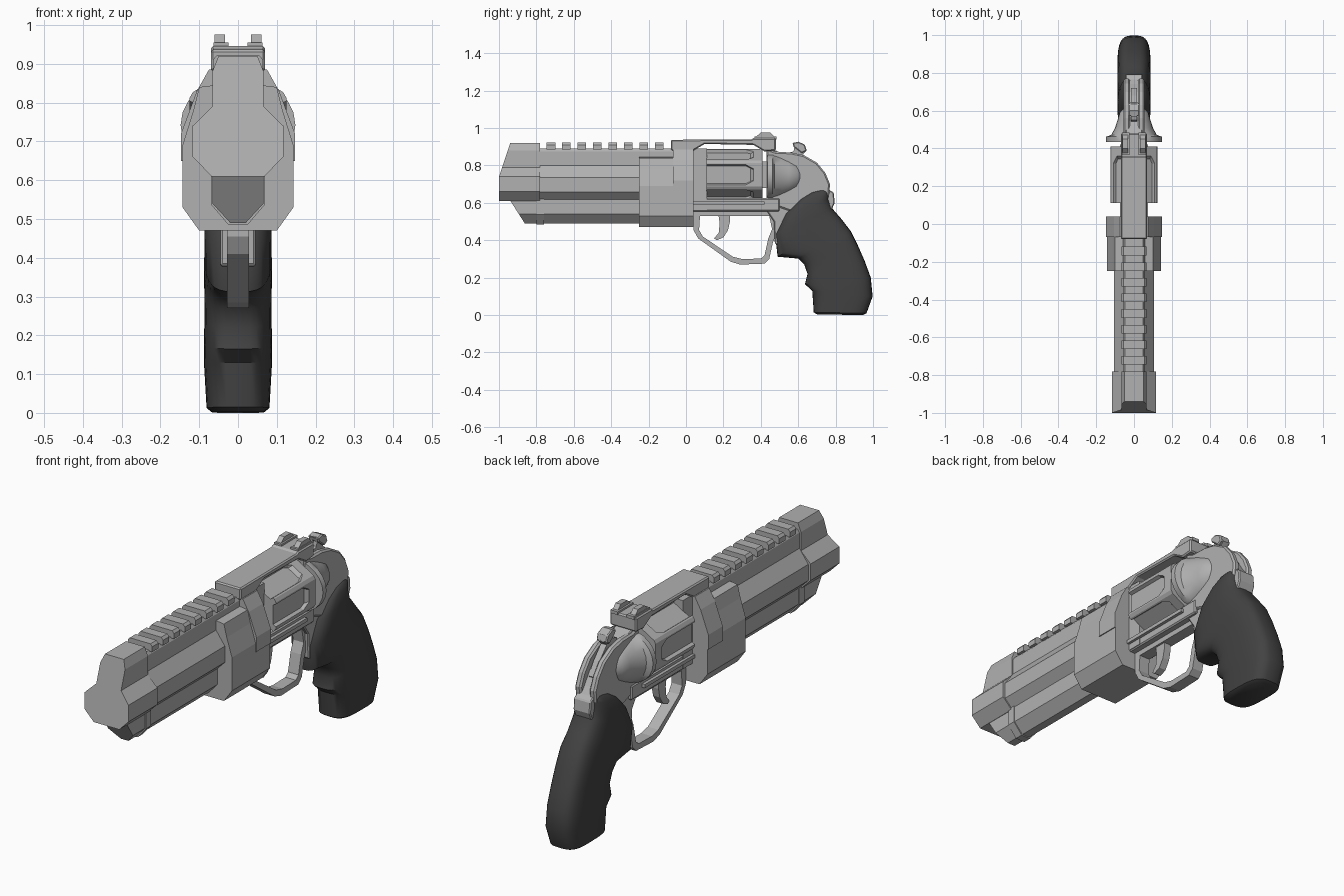
import bpy, bmesh, math
from mathutils import Vector as V


def material(name, v):
    m = bpy.data.materials.new(name)
    m.diffuse_color = (v, v, v, 1)
    return m


STEEL = material("grey steel", 0.44)
RUBBER = material("dark rubber", 0.055)


def loft(name, rings, mat=STEEL, bevel=0.0, smooth=None, closed=False):
    """Skin a list of equal-length rings; cap the ends unless closed."""
    bm = bmesh.new()
    vs = [[bm.verts.new(p) for p in r] for r in rings]
    n = len(vs[0])
    pairs = list(zip(vs, vs[1:])) + ([(vs[-1], vs[0])] if closed else [])
    for a, b in pairs:
        for i in range(n):
            j = (i + 1) % n
            bm.faces.new((a[i], a[j], b[j], b[i]))
    if not closed:
        bm.faces.new(vs[0])
        bm.faces.new(vs[-1])
    bmesh.ops.recalc_face_normals(bm, faces=bm.faces)
    me = bpy.data.meshes.new(name)
    bm.to_mesh(me)
    bm.free()
    me.materials.append(mat)
    ob = bpy.data.objects.new(name, me)
    bpy.context.collection.objects.link(ob)
    if smooth:
        me.polygons.foreach_set("use_smooth", [True] * len(me.polygons))
        me.set_sharp_from_angle(angle=math.radians(smooth))
    if bevel:
        b = ob.modifiers.new("bevel", "BEVEL")
        b.width, b.segments, b.limit_method = bevel, 1, "ANGLE"
        b.angle_limit = math.radians(40)
    return ob


def prism(name, pts, x0, x1, **kw):
    """Side profile (y, z) extruded across x."""
    return loft(name, [[V((x, y, z)) for y, z in pts] for x in (x0, x1)], **kw)


def section(name, half, y0, y1, nose=lambda z: 0, **kw):
    """Half cross-section (x, z) mirrored and extruded along y, with a raked nose."""
    full = half + [(-x, z) for x, z in reversed(half)]
    return loft(name, [[V((x, y0 + nose(z), z)) for x, z in full],
                       [V((x, y1, z)) for x, z in full]], **kw)


def box(name, x0, x1, y0, y1, z0, z1, **kw):
    return prism(name, [(y0, z0), (y1, z0), (y1, z1), (y0, z1)], x0, x1, **kw)


# barrel, muzzle block and underlug
section("muzzle_block", [(.068, .61), (.117, .66), (.117, .74), (.066, .79), (.066, .88), (.05, .92)],
        -1, -.78, lambda z: max(0, z - .74) / 3)
section("barrel", [(.064, .615), (.105, .657), (.105, .735), (.058, .80), (.058, .875), (.048, .89)], -.78, .04)
section("underlug", [(.02, .49), (.066, .54), (.066, .62)], -.945, -.2, lambda z: (.62 - z) * .64)
section("underlug_collar", [(.025, .485), (.07, .538), (.07, .62)], -.80, -.76)

# rib teeth
for i in range(8):
    y = -.722 + i * .0827
    section(f"rib_tooth_{i}", [(.065, .885), (.065, .91), (.055, .922)], y - .023, y + .023)

# front frame block around the barrel root
section("front_frame", [(.10, .47), (.143, .53), (.143, .69), (.115, .78), (.10, .84), (.06, .845)], -.25, .04)
section("front_frame_shoulder", [(.10, .64), (.147, .65), (.147, .72), (.106, .83), (.075, .885)], -.07, .04)
box("frame_front_wall", -.062, .062, .03, .112, .56, .89)

# top strap and rear sight
prism("top_strap", [(-.08, .88), (-.08, .937), (.35, .94), (.36, .946), (.48, .946), (.48, .88),
                    (.42, .875), (.36, .91), (.10, .915), (.04, .88)], -.07, .07, bevel=.006)
for s in (-1, 1):
    box("sight_base", s * .024, s * .063, .365, .485, .94, .955)
    prism("sight_post", [(.37, .95), (.40, .976), (.45, .976), (.475, .95)], s * .033, s * .06)

# six-sided cylinder with sunken flutes
rings = []
for y, d, k in ((.11, .016, 1), (.32, .016, 1), (.345, .016, .75), (.36, 0, .6), (.41, 0, .6)):
    ring = []
    for i in range(6):
        a = i * math.pi / 3
        for t, sunk in ((-.062, 0), (-.054 * k, 0), (-.047 * k, 1), (.047 * k, 1), (.054 * k, 0), (.062, 0)):
            r = .125 - d * sunk
            ring.append(V((r * math.cos(a) - t * math.sin(a), y, .75 + r * math.sin(a) + t * math.cos(a))))
    rings.append(ring)
loft("cylinder", rings)
box("cylinder_ratchet", -.05, .05, .40, .45, .68, .82)

# lower rail and rear frame
box("lower_rail", -.06, .06, .03, .50, .555, .625, bevel=.006)
box("rail_ledge", -.075, .075, .03, .42, .59, .607)
prism("rear_frame", [(.43, .56), (.43, .89), (.48, .88), (.55, .85), (.63, .81), (.70, .76), (.74, .70),
                     (.765, .67), (.79, .655), (.795, .60), (.78, .565), (.70, .54), (.56, .36),
                     (.475, .38), (.47, .50)], -.045, .045, bevel=.005)
for s in (-1, 1):
    prism("frame_cheek", [(.43, .60), (.43, .89), (.48, .872), (.56, .87), (.63, .855), (.70, .815),
                          (.745, .76), (.77, .70), (.765, .64), (.60, .54)],
          s * .022, s * .055, bevel=.008)

# flared recoil shield
rings = []
for y, rx, rz in ((.435, .148, .125), (.462, .148, .125), (.472, .12, .123), (.51, .10, .115),
                  (.55, .087, .10), (.59, .076, .078), (.615, .05, .05)):
    rings.append([V((rx * math.cos(a), y, .742 + rz * math.sin(a)))
                  for a in (i * math.pi / 12 for i in range(24))])
loft("recoil_shield", rings, smooth=35)

# hammer
prism("hammer", [(.52, .80), (.55, .868), (.575, .875), (.58, .90), (.57, .92), (.60, .925), (.635, .91),
                 (.645, .88), (.625, .86), (.68, .80), (.72, .74), (.68, .68)], -.015, .015)
prism("hammer_spur", [(.575, .90), (.57, .92), (.60, .927), (.635, .912), (.645, .88), (.62, .865)],
      -.028, .028, bevel=.005)

# trigger guard: outer and inner loops
outer = [(.04, .57), (.04, .455), (.065, .41), (.24, .285), (.29, .27), (.42, .275), (.445, .30),
         (.465, .39), (.49, .45), (.49, .57)]
inner = [(.075, .53), (.07, .455), (.09, .42), (.25, .312), (.30, .30), (.40, .302), (.42, .32),
         (.44, .41), (.46, .46), (.445, .53)]
loft("trigger_guard", [[V((x, y, z)) for y, z in pts]
                       for pts, x in ((outer, -.028), (outer, .028), (inner, .028), (inner, -.028))], closed=True)
prism("trigger", [(.17, .56), (.18, .49), (.175, .44), (.15, .41), (.165, .40), (.20, .415), (.225, .455),
                  (.235, .50), (.235, .56)], -.018, .018)

# sculpted grip: rounded slices running from front strap to back strap
rings = []
for yf, zf, yb, zb, w in ((.70, .004, .945, 0, .068), (.683, .015, .965, .01, .081), (.675, .13, .998, .10, .087),
                          (.636, .165, .988, .20, .088), (.65, .22, .955, .29, .086), (.632, .27, .92, .37, .087),
                          (.60, .302, .88, .45, .088), (.49, .312, .83, .515, .086), (.476, .43, .782, .57, .087),
                          (.53, .54, .765, .62, .083), (.60, .615, .768, .645, .074),
                          (.66, .655, .765, .658, .064), (.71, .668, .75, .67, .052)):
    ring = []
    for i in range(32):
        a = i * math.pi / 16
        c, s = [math.copysign(abs(f(a)) ** .62, f(a)) for f in (math.cos, math.sin)]
        ring.append(V((w * s, (yf + yb) / 2 + c * (yb - yf) / 2, (zf + zb) / 2 + c * (zb - zf) / 2)))
    rings.append(ring)
loft("grip", rings, mat=RUBBER, smooth=40)
